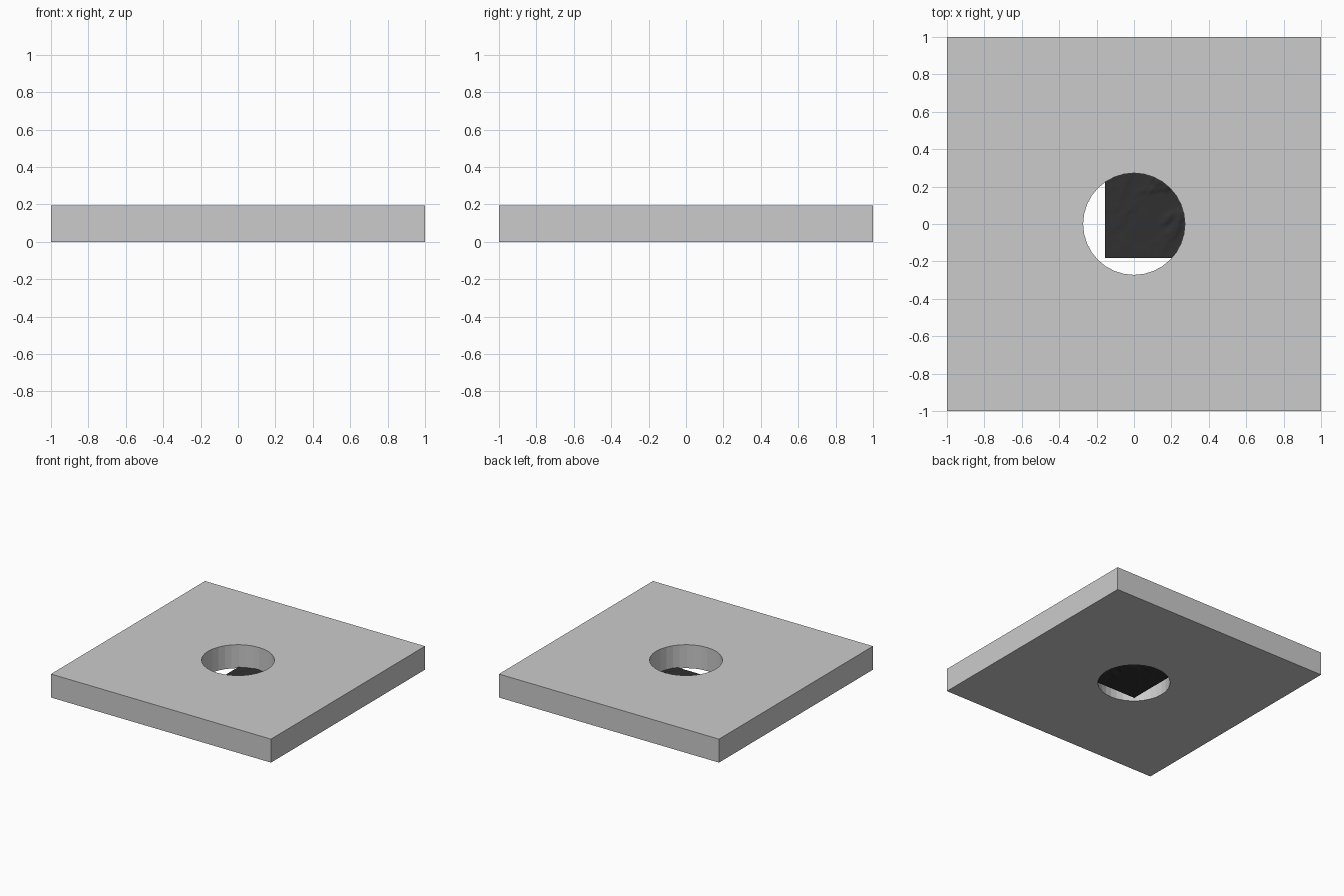
import bpy, bmesh, math
from mathutils import Vector, noise

if "Cube" in bpy.data.objects:
    bpy.data.objects.remove(bpy.data.objects["Cube"])

T = 0.193   # slab thickness
R = 0.272   # hole radius


def finish(name, bm):
    mesh = bpy.data.meshes.new(name)
    bm.to_mesh(mesh)
    bm.free()
    ob = bpy.data.objects.new(name, mesh)
    bpy.context.collection.objects.link(ob)
    return ob


# Square slab with a round through-hole, built as a 32-step ring
bm = bmesh.new()
N = 32
rings = []
for i in range(N):
    a = 2 * math.pi * i / N
    c, s = math.cos(a), math.sin(a)
    k = 1 / max(abs(c), abs(s))
    pts = [(k * c, k * s, 0), (k * c, k * s, T), (R * c, R * s, T), (R * c, R * s, 0)]
    rings.append([bm.verts.new(p) for p in pts])
for i in range(N):
    p, q = rings[i], rings[(i + 1) % N]
    for j in range(4):
        m = (j + 1) % 4
        bm.faces.new((p[j], q[j], q[m], p[m]))
bmesh.ops.recalc_face_normals(bm, faces=bm.faces)
finish("slab", bm)

# Dark, gently crumpled terrain sheet at the bottom of the hole
X0, Y0, X1, Y1 = -0.155, -0.182, 0.32, 0.32
bm = bmesh.new()
bmesh.ops.create_grid(bm, x_segments=48, y_segments=48, size=0.5)
for v in bm.verts:
    x = X0 + (v.co.x + 0.5) * (X1 - X0)
    y = Y0 + (v.co.y + 0.5) * (Y1 - Y0)
    # ridges run diagonally and fade out towards the front and left edges
    u, w = x + y, y - x
    fade = min(1, max(0, (x - X0) / 0.3)) * min(1, max(0, (y - Y0) / 0.2))
    ridge = noise.fractal(Vector((u * 5, w * 11, 0.7)), 1.0, 2.0, 3)
    v.co = (x, y, 0.008 + 0.022 * fade * max(0, ridge))
terrain = finish("terrain_sheet", bm)
for f in terrain.data.polygons:
    f.use_smooth = True
mat = bpy.data.materials.new("dark")
mat.diffuse_color = (0.03, 0.03, 0.03, 1)
mat.use_nodes = True
mat.node_tree.nodes["Principled BSDF"].inputs["Base Color"].default_value = mat.diffuse_color
terrain.data.materials.append(mat)
